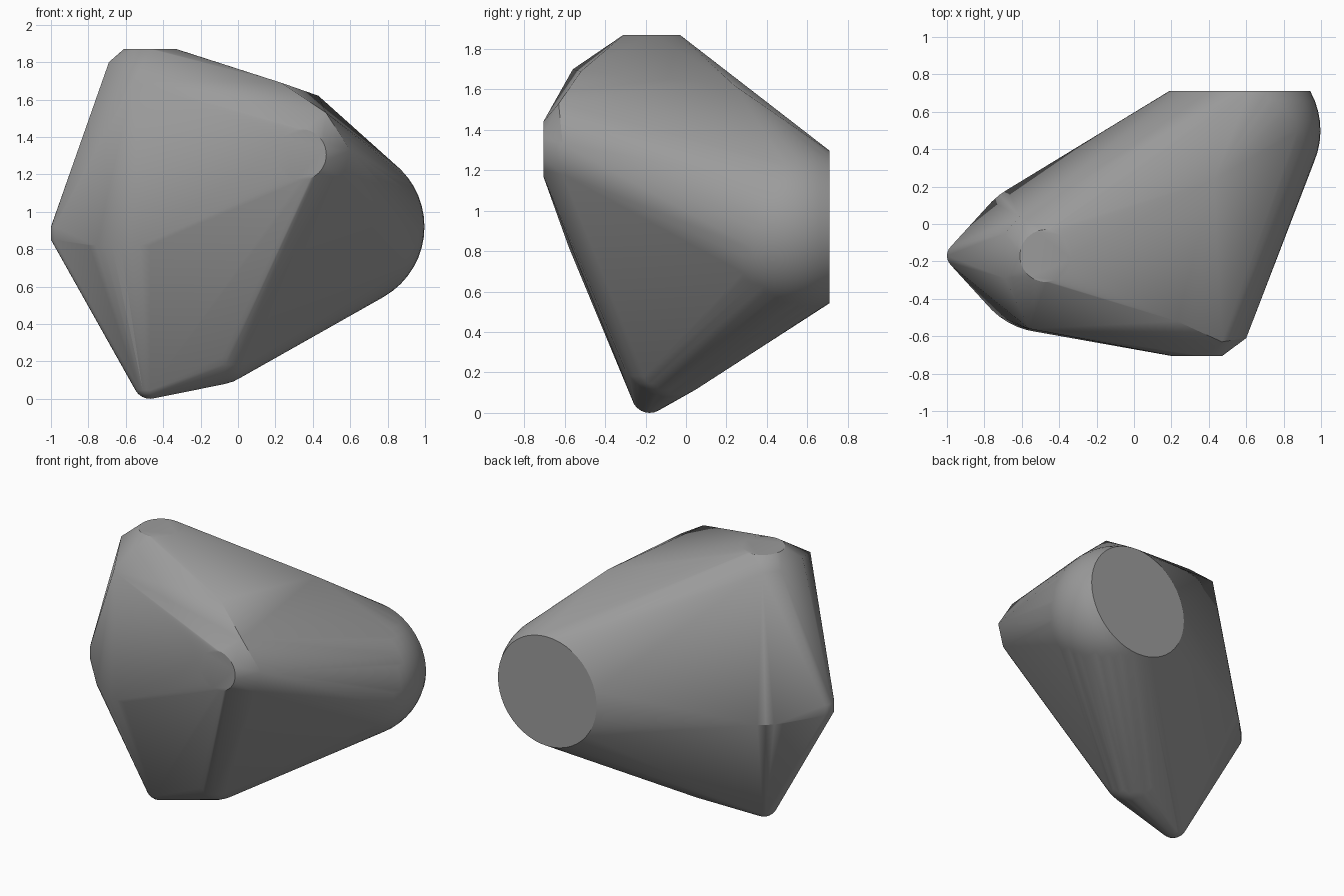
import bpy, bmesh, math
from mathutils import Vector

cube = bpy.data.objects.get("Cube")
if cube:
    bpy.data.objects.remove(cube, do_unlink=True)

grey = bpy.data.materials.new("plain grey")
grey.use_nodes = True
colour = (0.33, 0.33, 0.33, 1)
grey.diffuse_color = colour
grey.node_tree.nodes["Principled BSDF"].inputs["Base Color"].default_value = colour

bm = bmesh.new()


def ring(centre, radius, axis, count=48):
    """Circle of points around a centre, facing along an axis."""
    turn = Vector(axis).to_track_quat("Z", "Y")
    for i in range(count):
        a = math.tau * i / count
        bm.verts.new(Vector(centre) + turn @ Vector((math.cos(a), math.sin(a), 0)) * radius)


def ball(centre, radius, axis, low=-1.0, high=1.0, steps=16, count=48):
    """Stack of rings forming a ball, cut between two heights along its axis."""
    start, end = math.asin(low), math.asin(high)
    for i in range(steps + 1):
        a = start + (end - start) * i / steps
        ring(Vector(centre) + Vector(axis) * radius * math.sin(a),
             max(radius * math.cos(a), 0.0005), axis, count)


# Rounded back end with its flat round face
ball((0.565, 0.5, 0.92), 0.432, (0, 1, 0), high=0.21 / 0.432)

# Flat round pads on top and front
ring((-0.47, -0.17, 1.87), 0.14, (0, 0, 1))
ring((0.335, -0.705, 1.305), 0.137, (0, 1, 0))

# Round waist and blunt side tip
ring((-0.47, -0.17, 0.82), 0.41, (0, 0, 1))
for z in (0.85, 0.92):
    ring((-0.93, -0.17, z), 0.07, (0, 0, 1), 24)

# Rounded foot and the soft keel beside it
ball((-0.47, -0.18, 0.09), 0.09, (0, 0, 1), steps=12, count=24)
ball((-0.115, -0.085, 0.315), 0.24, (0, 0, 1))

# Faceted corners
for corner in ((-0.69, -0.05, 1.80), (-0.69, -0.29, 1.80), (-0.61, 0.04, 1.80),
               (-0.56, -0.56, 1.70), (0.23, -0.52, 1.69), (0.43, 0.24, 1.62),
               (0.47, -0.63, 1.53), (0.60, -0.61, 1.33), (0.56, -0.61, 1.18)):
    bm.verts.new(corner)

# Stretch one skin over everything
bmesh.ops.remove_doubles(bm, verts=bm.verts[:], dist=0.002)
hull = bmesh.ops.convex_hull(bm, input=bm.verts[:])
inside = set(hull["geom_interior"]) | set(hull["geom_unused"])
bmesh.ops.delete(bm, geom=[v for v in inside if isinstance(v, bmesh.types.BMVert)], context="VERTS")
bmesh.ops.dissolve_limit(bm, angle_limit=math.radians(0.5), verts=bm.verts[:], edges=bm.edges[:])
bmesh.ops.recalc_face_normals(bm, faces=bm.faces[:])

mesh = bpy.data.meshes.new("faceted_body")
bm.to_mesh(mesh)
bm.free()
mesh.materials.append(grey)
body = bpy.data.objects.new("faceted_body", mesh)
bpy.context.collection.objects.link(body)
bpy.ops.object.select_all(action="DESELECT")
body.select_set(True)
bpy.context.view_layer.objects.active = body
bpy.ops.object.shade_smooth_by_angle(angle=math.radians(30))
